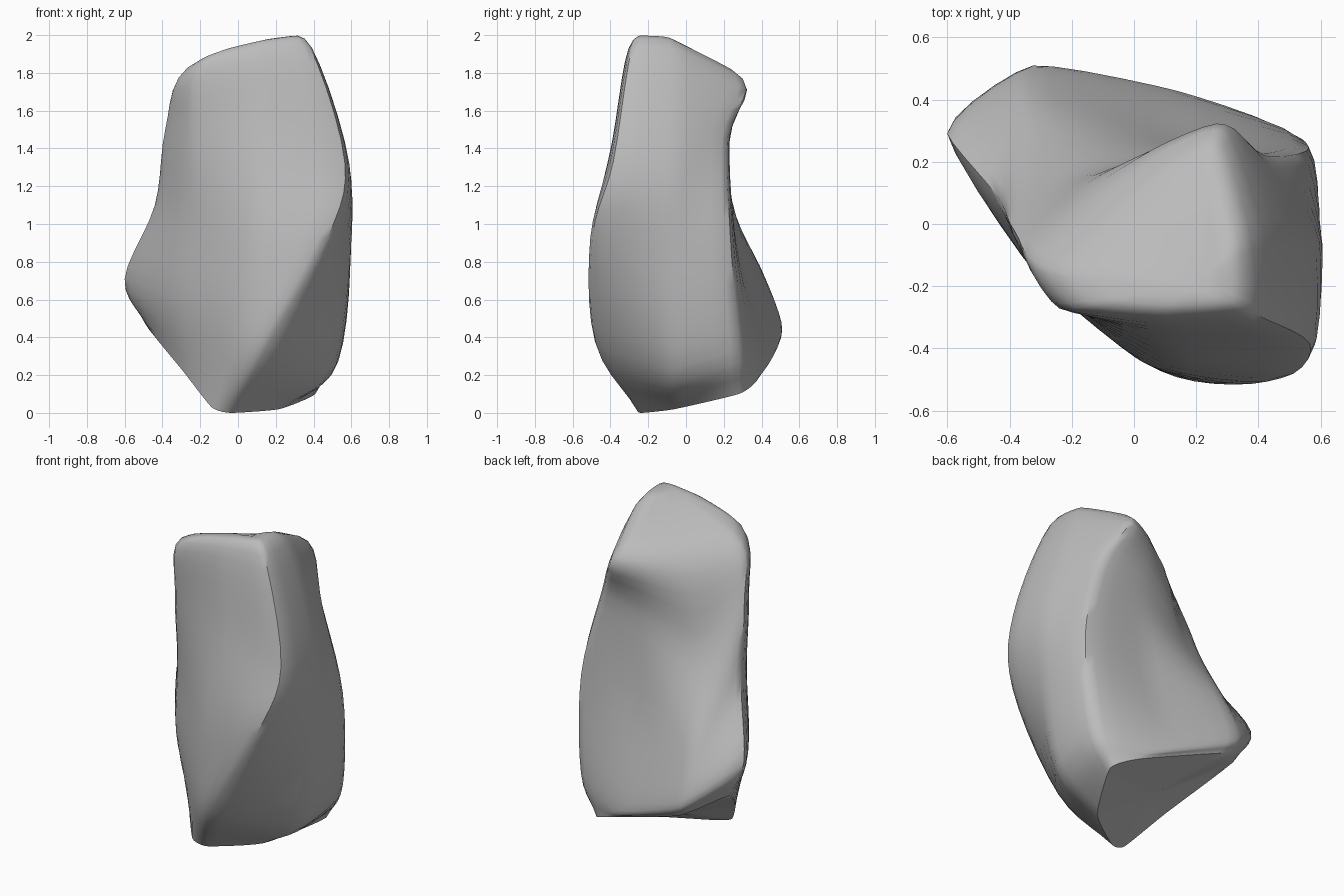
import bpy
import bmesh
from mathutils import Vector

default_cube = bpy.data.objects.get("Cube")
if default_cube:
    bpy.data.objects.remove(default_cube, do_unlink=True)

# Ridge lines of the boulder, each running from the base up to the crown rim
left_ridge = [(-.49, .28, .47), (-.6, .29, .71), (-.44, .09, 1.1), (-.385, -.02, 1.5), (-.27, -.14, 1.82)]
front_left_ridge = [(-.29, -.07, .22), (-.32, -.15, .6), (-.28, -.19, 1.05), (-.25, -.25, 1.5), (-.19, -.27, 1.86)]
front_ridge = [(-.14, -.25, .03), (-.02, -.41, .46), (.1, -.465, .9), (.12, -.375, 1.5), (.1, -.305, 1.92)]
front_right_ridge = [(-.04, -.24, 0), (.16, -.475, .36), (.475, -.495, .93), (.565, -.385, 1.33), (.38, -.285, 1.935)]
right_ridge = [(.22, -.06, .02), (.5, -.08, .24), (.596, -.08, .85), (.578, -.05, 1.32), (.375, -.04, 1.92)]
back_right_ridge = [(.41, .28, .1), (.525, .28, .34), (.555, .235, .93), (.42, .22, 1.46), (.27, .3, 1.77)]
back_hollow = [(.27, .375, .17), (.12, .425, .32), (.13, .28, .85), (.13, .22, 1.38), (.09, .23, 1.75)]
back_bump = [(-.29, .48, .37), (-.33, .505, .48), (-.32, .39, .78), (-.22, .16, 1.24), (-.08, .1, 1.75)]
rails = [left_ridge, front_left_ridge, front_ridge, front_right_ridge,
         right_ridge, back_right_ridge, back_hollow, back_bump]
crown = (.21, -.19, 1.99)
STEPS = 5


def curve(points, pull, closed=False):
    """Resample a path so that it bends through all its points."""
    pts = [Vector(p) for p in points]
    if closed:
        pts = pts[-1:] + pts + pts[:2]
    else:
        pts = [pts[0] * 2 - pts[1]] + pts + [pts[-1] * 2 - pts[-2]]
    path = []
    for a, b, c, d in zip(pts, pts[1:], pts[2:], pts[3:]):
        for i in range(STEPS):
            t = i / STEPS
            ease = t * t * (3 - 2 * t)
            path.append(b.lerp(c, ease) + (c - a) * pull * t * (1 - t)**2
                        - (d - b) * pull * t * t * (1 - t))
    return path


# Rings around the body, rounded a little at each ridge
paths = [curve(rail + [crown], .5) for rail in rails]
rings = [curve(row, .25, closed=True) for row in zip(*paths)]

# Inner rings that close the slanted base
base_centre = sum(rings[0], Vector()) / len(rings[0])
base = [[p.lerp(base_centre, f) for p in rings[0]] for f in (.85, .5, .2)]

bm = bmesh.new()
grid = [[bm.verts.new(p) for p in ring] for ring in base + rings]
for low, high in zip(grid, grid[1:]):
    for i in range(len(low)):
        bm.faces.new((low[i - 1], low[i], high[i], high[i - 1]))
bm.faces.new(grid[0])
bm.faces.new(grid[-1])
bmesh.ops.recalc_face_normals(bm, faces=bm.faces)

mesh = bpy.data.meshes.new("boulder")
bm.to_mesh(mesh)
bm.free()
boulder = bpy.data.objects.new("boulder", mesh)
bpy.context.collection.objects.link(boulder)

# Plain stone colour
stone = bpy.data.materials.new("stone grey")
stone.use_nodes = True
colour = (.5, .5, .5, 1)
stone.diffuse_color = colour
stone.node_tree.nodes["Principled BSDF"].inputs["Base Color"].default_value = colour
mesh.materials.append(stone)

# Soft shading that keeps the broken edges crisp
bpy.ops.object.select_all(action='DESELECT')
boulder.select_set(True)
bpy.context.view_layer.objects.active = boulder
bpy.ops.object.shade_smooth_by_angle(angle=.8)
